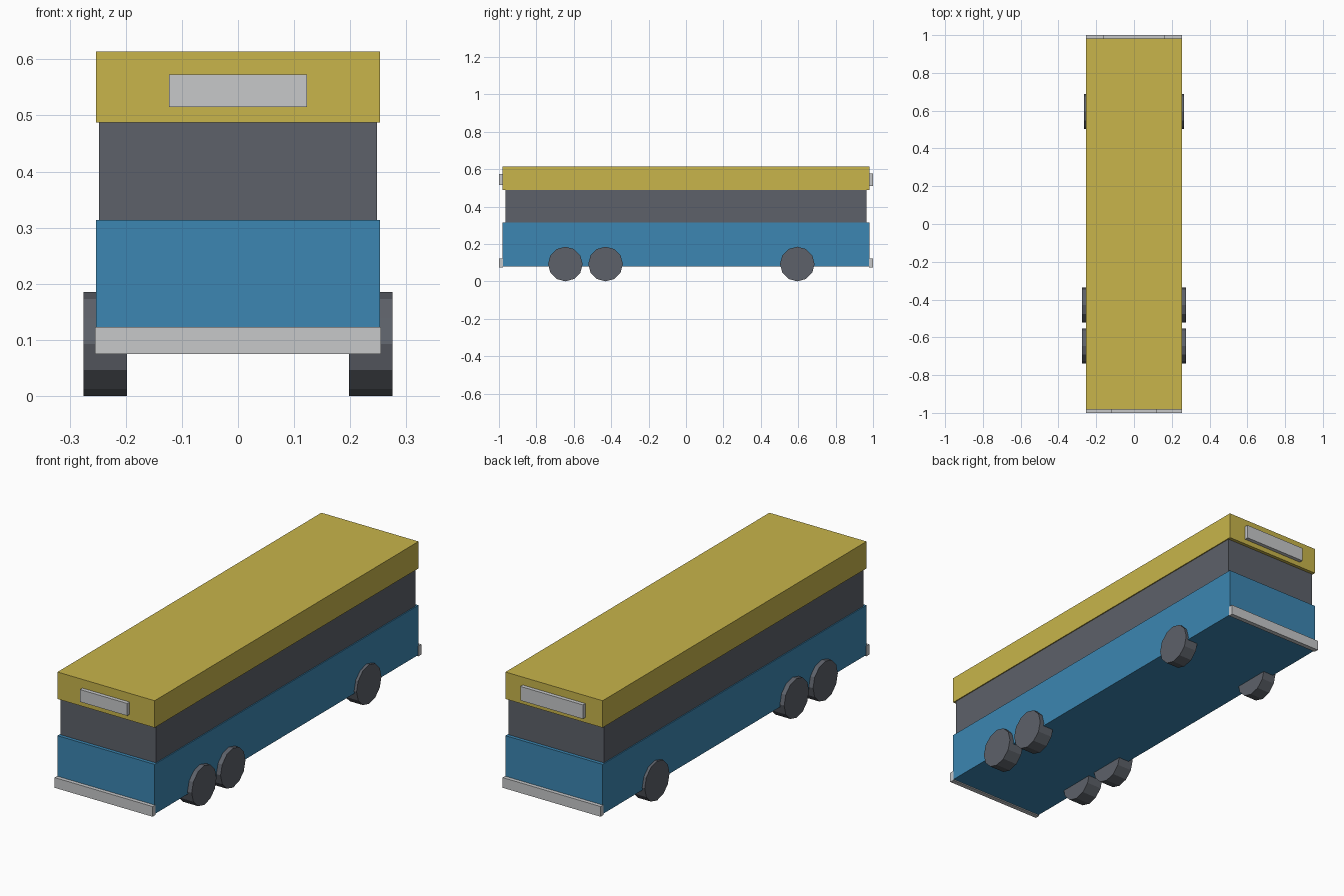
import bpy
from math import pi

cube = bpy.data.objects.get("Cube")
if cube:
    bpy.data.objects.remove(cube, do_unlink=True)


def material(name, r, g, b):
    mat = bpy.data.materials.new(name)
    mat.use_nodes = True
    mat.diffuse_color = (r, g, b, 1)
    mat.node_tree.nodes["Principled BSDF"].inputs["Base Color"].default_value = (r, g, b, 1)
    return mat


yellow = material("roof yellow", 0.58, 0.46, 0.07)
blue = material("body blue", 0.045, 0.24, 0.445)
grey = material("dark grey", 0.11, 0.12, 0.142)
silver = material("light grey", 0.57, 0.58, 0.59)


def finish(name, mat):
    obj = bpy.context.object
    obj.name = obj.data.name = name
    obj.data.materials.append(mat)
    bpy.ops.object.transform_apply(location=False, rotation=True, scale=True)
    return obj


def box(name, mat, half_x, y0, y1, z0, z1):
    """Box centred on x, spanning the given y and z ranges."""
    bpy.ops.mesh.primitive_cube_add(size=1, location=(0, (y0 + y1) / 2, (z0 + z1) / 2))
    bpy.context.object.scale = (2 * half_x, y1 - y0, z1 - z0)
    return finish(name, mat)


def wheel(name, side, y, inner, outer, radius=0.0925):
    """Twelve-sided wheel lying across x, standing on the ground."""
    bpy.ops.mesh.primitive_cylinder_add(
        vertices=12, radius=radius, depth=outer - inner,
        location=(side * (inner + outer) / 2, y, radius), rotation=(0, pi / 2, 0))
    return finish(name, grey)


# Stacked body: lower shell, recessed window band, roof
box("lower_body", blue, 0.253, -0.982, 0.982, 0.08, 0.314)
box("window_band", grey, 0.248, -0.966, 0.966, 0.314, 0.487)
box("roof", yellow, 0.253, -0.982, 0.982, 0.487, 0.614)

# Bumpers and destination signs at both ends
box("front_bumper", silver, 0.255, -1, -0.978, 0.075, 0.123)
box("back_bumper", silver, 0.255, 0.978, 1, 0.075, 0.123)
box("front_sign", silver, 0.123, -1, -0.978, 0.515, 0.573)
box("back_sign", silver, 0.163, 0.978, 1, 0.511, 0.577)

# Wheels: a double axle near the front and a single axle at the back
for side, label in ((1, "left"), (-1, "right")):
    wheel(f"front_wheel_{label}", side, -0.645, 0.198, 0.275)
    wheel(f"second_wheel_{label}", side, -0.43, 0.198, 0.275)
    wheel(f"back_wheel_{label}", side, 0.595, 0.198, 0.266)
